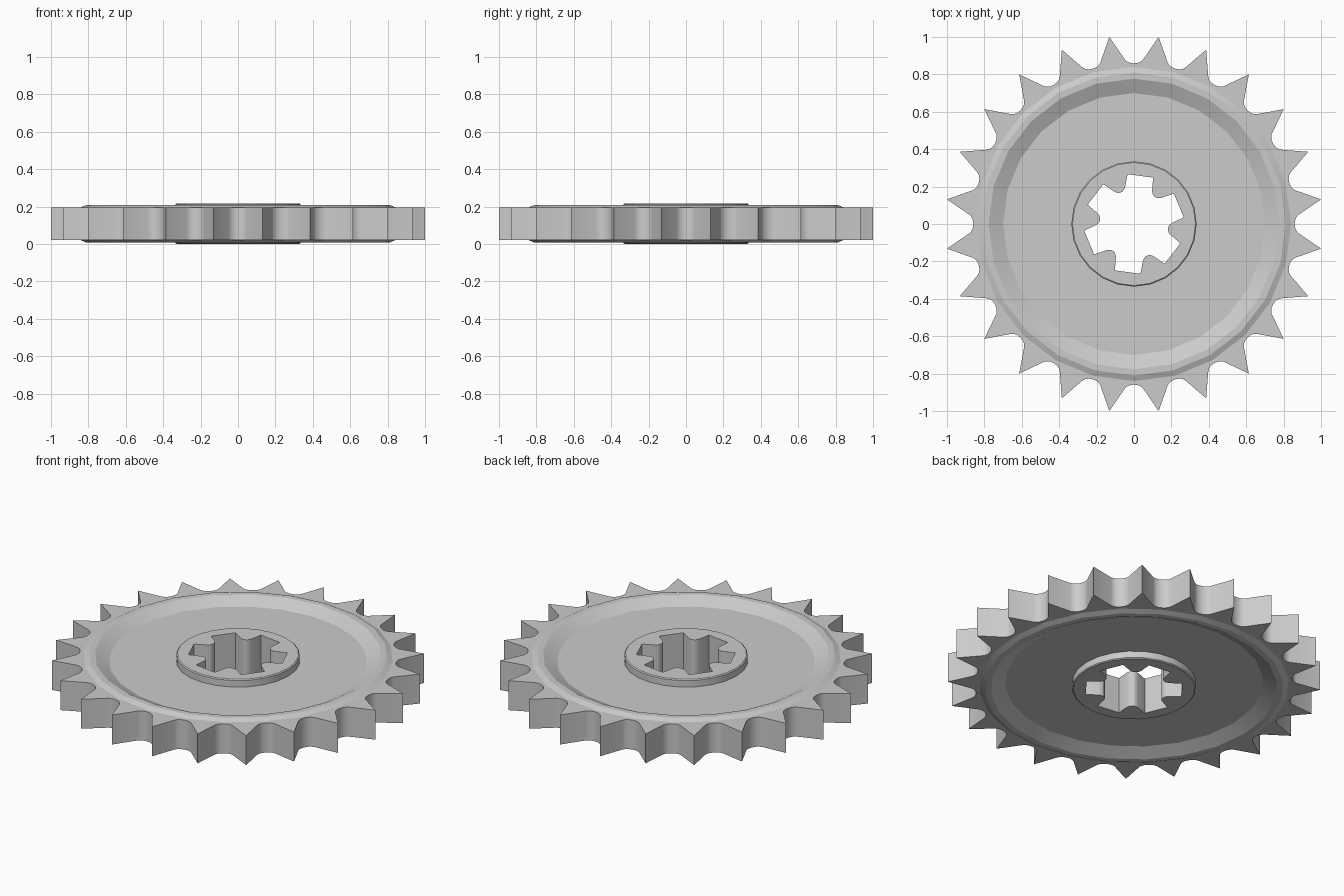
import bpy, bmesh, math

if "Cube" in bpy.data.objects:
    bpy.data.objects.remove(bpy.data.objects["Cube"])

MID = 0.108  # mid height; the part is mirrored about this plane
bm = bmesh.new()


def radial(pattern, count, offset):
    """Repeat (radius, sideways) points around the axis, mirrored in each step."""
    unit = pattern + [(r, -s) for r, s in reversed(pattern) if s != 0]
    pts = []
    for k in range(count):
        a = math.radians(offset) + 2 * math.pi * k / count
        # run each unit from the negative to the positive side
        for r, s in sorted(unit, key=lambda p: p[1]):
            pts.append((r * math.cos(a) - s * math.sin(a),
                        r * math.sin(a) + s * math.cos(a)))
    return pts


def circle(r):
    return radial([(r, 0)], 24, 0)


# Toothed outline: rounded valley up to the tip (tips are shared by neighbours)
tip = 1 / math.cos(math.radians(7.5))
valley = radial([(0.859, 0), (0.861, 0.020), (0.868, 0.036), (0.878, 0.048)], 24, 0)
gear = []
for k in range(24):
    gear += valley[k * 7:k * 7 + 7]
    a = math.radians(7.5 + 15 * k)
    a_tip = 1.0 / math.cos(math.radians(7.5))
    gear.append((a_tip * math.cos(a), a_tip * math.sin(a)))

# Splined bore: six rounded keys pointing inward
bore = radial([(0.183, 0), (0.184, 0.010), (0.189, 0.020),
               (0.198, 0.030), (0.259, 0.070)], 6, -7.5)

# Upper half from teeth through raised rim, dished web and hub to bore
upper = [(gear, 0.196), (circle(0.84), 0.196), (circle(0.81), 0.209),
         (circle(0.777), 0.209), (circle(0.70), 0.172), (circle(0.335), 0.172),
         (circle(0.335), 0.211), (circle(0.329), 0.216), (bore, 0.216)]
chain = upper + [(p, 2 * MID - z) for p, z in reversed(upper)]


def make_loop(pts, z):
    vs = [bm.verts.new((x, y, z)) for x, y in pts]
    es = [bm.edges.new((vs[i], vs[(i + 1) % len(vs)])) for i in range(len(vs))]
    return vs, es


loops = [make_loop(p, z) for p, z in chain]
for i, (va, ea) in enumerate(loops):
    vb, eb = loops[(i + 1) % len(loops)]
    n = len(va)
    if n == len(vb):
        for j in range(n):
            bm.faces.new((va[j], va[(j + 1) % n], vb[(j + 1) % n], vb[j]))
    else:
        bmesh.ops.triangle_fill(bm, edges=ea + eb, use_beauty=True, normal=(0, 0, 1))

bmesh.ops.recalc_face_normals(bm, faces=bm.faces[:])
mesh = bpy.data.meshes.new("sprocket_wheel")
bm.to_mesh(mesh)
bm.free()
wheel = bpy.data.objects.new("sprocket_wheel", mesh)
bpy.context.collection.objects.link(wheel)
bpy.context.view_layer.objects.active = wheel
wheel.select_set(True)
bpy.ops.object.shade_smooth_by_angle(angle=math.radians(20))
